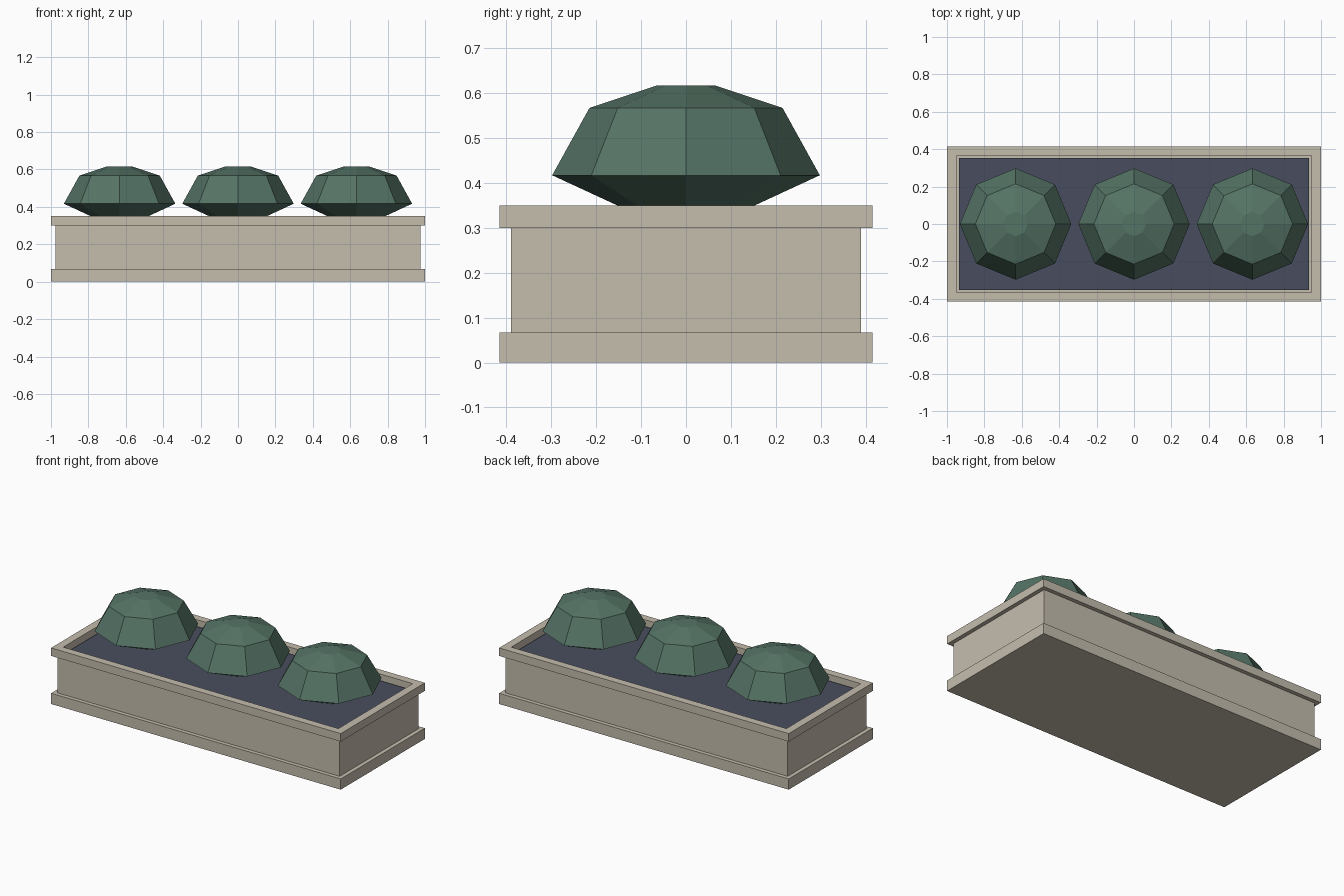
import bpy
import bmesh
import math

if "Cube" in bpy.data.objects:
    bpy.data.objects.remove(bpy.data.objects["Cube"])


def material(name, rgb):
    m = bpy.data.materials.new(name)
    m.diffuse_color = (*rgb, 1)
    m.use_nodes = True
    m.node_tree.nodes["Principled BSDF"].inputs["Base Color"].default_value = m.diffuse_color
    return m


STONE = material("pale_stone", (0.56, 0.51, 0.42))
SOIL = material("slate_soil", (0.065, 0.076, 0.112))
LEAF = material("leaf_green", (0.09, 0.172, 0.13))


def add_loops(name, loops, mat, close=False):
    """Skin a stack of equal-length vertex loops; cap the ends or join them into a ring."""
    bm = bmesh.new()
    rings = [[bm.verts.new(p) for p in loop] for loop in loops]
    n = len(rings[0])
    pairs = list(zip(rings, rings[1:]))
    if close:
        pairs.append((rings[-1], rings[0]))
    else:
        bm.faces.new(rings[0])
        bm.faces.new(rings[-1])
    for a, b in pairs:
        for i in range(n):
            j = (i + 1) % n
            bm.faces.new((a[i], a[j], b[j], b[i]))
    bmesh.ops.recalc_face_normals(bm, faces=bm.faces[:])
    mesh = bpy.data.meshes.new(name)
    bm.to_mesh(mesh)
    bm.free()
    mesh.materials.append(mat)
    obj = bpy.data.objects.new(name, mesh)
    bpy.context.collection.objects.link(obj)
    return obj


def rect(x, y, z):
    return [(-x, -y, z), (x, -y, z), (x, y, z), (-x, y, z)]


def octagon(r, z):
    return [(r * math.cos(i * math.pi / 4), r * math.sin(i * math.pi / 4), z)
            for i in range(8)]


def frame(name, outer, inner, z0, z1):
    add_loops(name, [rect(*outer, z0), rect(*outer, z1),
                     rect(*inner, z1), rect(*inner, z0)], STONE, close=True)


# Planter: solid plinth, hollow walls and overhanging rim
add_loops("plinth", [rect(1, 0.415, 0), rect(1, 0.415, 0.067)], STONE)
frame("planter_walls", (0.975, 0.39), (0.935, 0.352), 0.067, 0.30)
frame("planter_rim", (1, 0.415), (0.95, 0.367), 0.30, 0.35)

# Soil bed filling the planter, just below the rim
add_loops("soil", [rect(0.935, 0.352, 0.067), rect(0.935, 0.352, 0.317)], SOIL)

# Three faceted shrubs, each a stack of octagons (radius, height)
SHRUB_PROFILE = [(0.082, 0.317), (0.298, 0.417), (0.215, 0.567), (0.065, 0.617)]
for k, label in enumerate(("left", "middle", "right")):
    shrub = add_loops("shrub_" + label, [octagon(r, z) for r, z in SHRUB_PROFILE], LEAF)
    shrub.location.x = (k - 1) * 0.633
